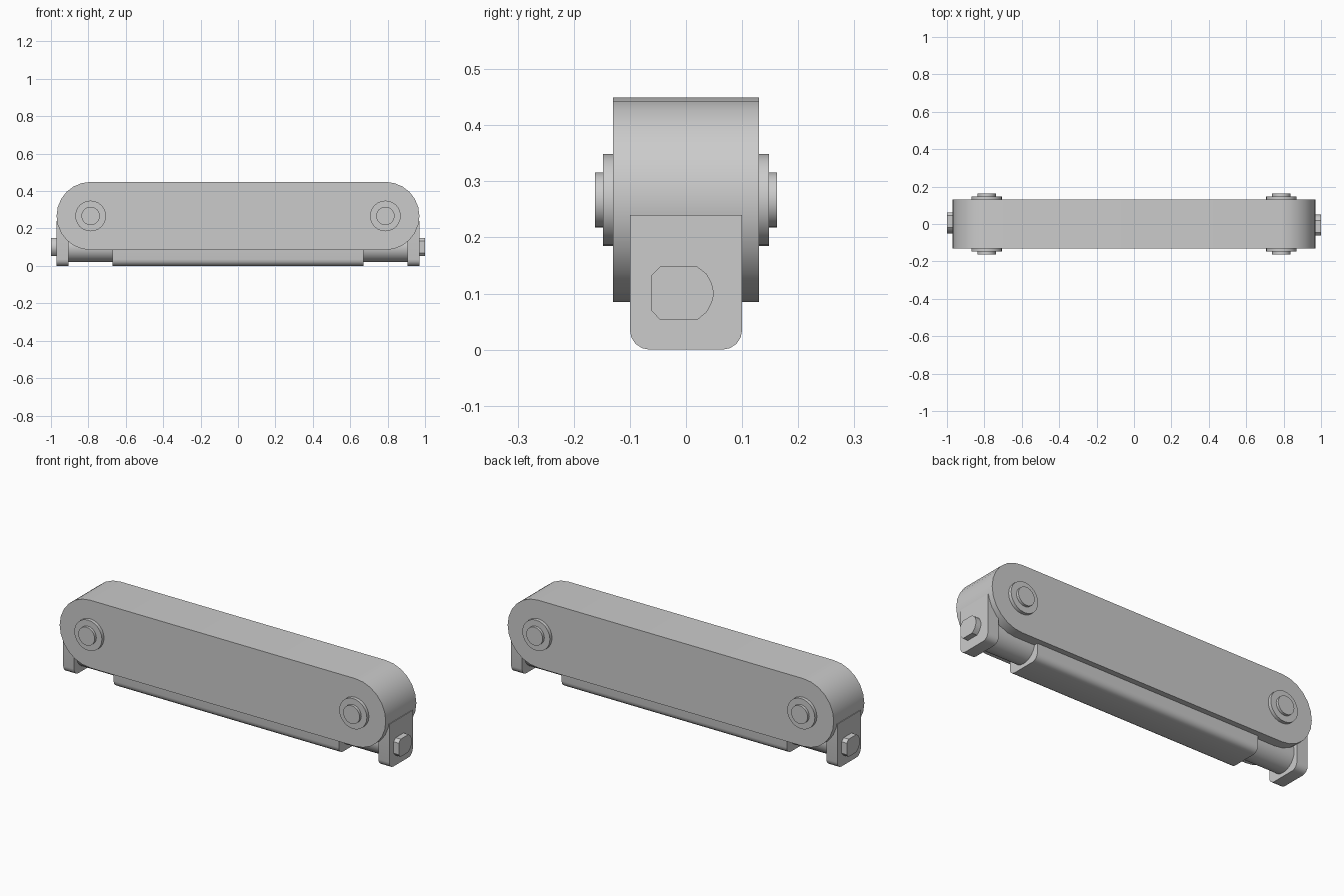
import bpy, bmesh
from math import sin, cos, pi, radians

if "Cube" in bpy.data.objects:
    bpy.data.objects.remove(bpy.data.objects["Cube"])


def prism(name, pts, axis, a, b):
    """Extrude a 2D profile along x (pts are y,z) or y (pts are x,z)."""
    bm = bmesh.new()
    place = (lambda p, d: (d, p[0], p[1])) if axis == 'x' else (lambda p, d: (p[0], d, p[1]))
    lo = [bm.verts.new(place(p, a)) for p in pts]
    hi = [bm.verts.new(place(p, b)) for p in pts]
    n = len(pts)
    bm.faces.new(lo)
    bm.faces.new(hi[::-1])
    for i in range(n):
        bm.faces.new((lo[i], hi[i], hi[(i + 1) % n], lo[(i + 1) % n]))
    bmesh.ops.recalc_face_normals(bm, faces=bm.faces)
    mesh = bpy.data.meshes.new(name)
    bm.to_mesh(mesh)
    bm.free()
    ob = bpy.data.objects.new(name, mesh)
    bpy.context.collection.objects.link(ob)
    bpy.ops.object.select_all(action='DESELECT')
    bpy.context.view_layer.objects.active = ob
    ob.select_set(True)
    bpy.ops.object.shade_smooth_by_angle(angle=radians(30))
    return ob


def arc(cx, cz, r, start, end, steps):
    return [(cx + r * cos(radians(start + (end - start) * i / steps)),
             cz + r * sin(radians(start + (end - start) * i / steps)))
            for i in range(steps + 1)]


def circle(cx, cz, r, n):
    return arc(cx, cz, r, 0, 360, n)[:-1]


def rounded_foot(top):
    """Upright block profile with rounded lower corners."""
    r = 0.035
    return ([(0.1, top), (-0.1, top)] + arc(-0.1 + r, r, r, 180, 270, 4)
            + arc(0.1 - r, r, r, 270, 360, 4))


# Main pill-shaped body
CX, CZ, R = 0.788, 0.267, 0.182
prism("body", arc(CX, CZ, R, -90, 90, 12) + arc(-CX, CZ, R, 90, 270, 12), 'y', -0.13, 0.13)

# Lower shaft and the sleeve around its middle
prism("shaft", circle(0, 0.1, 0.08, 24), 'x', -0.92, 0.92)
prism("sleeve", rounded_foot(0.15), 'x', -0.67, 0.67)

# Nut: chamfered on one side, rounded on the other
nut = [(-0.062, 0.07), (-0.062, 0.132), (-0.046, 0.148), (0.02, 0.148), (0.037, 0.135),
       (0.046, 0.118), (0.05, 0.1), (0.046, 0.084), (0.037, 0.067), (0.02, 0.053),
       (-0.046, 0.053)]

for s, side in ((1, "right"), (-1, "left")):
    # End bracket and its nut
    prism(side + "_bracket", rounded_foot(0.24), 'x', s * 0.905, s * 0.97)
    prism(side + "_nut", [(s * y, z) for y, z in nut], 'x', s * 0.965, s)
    # Stepped pivot caps on front and back
    for t, face in ((-1, "front"), (1, "back")):
        prism(f"{side}_{face}_washer", circle(s * CX, CZ, 0.082, 24), 'y', t * 0.12, t * 0.148)
        prism(f"{side}_{face}_pin", circle(s * CX, CZ, 0.049, 24), 'y', t * 0.14, t * 0.162)
